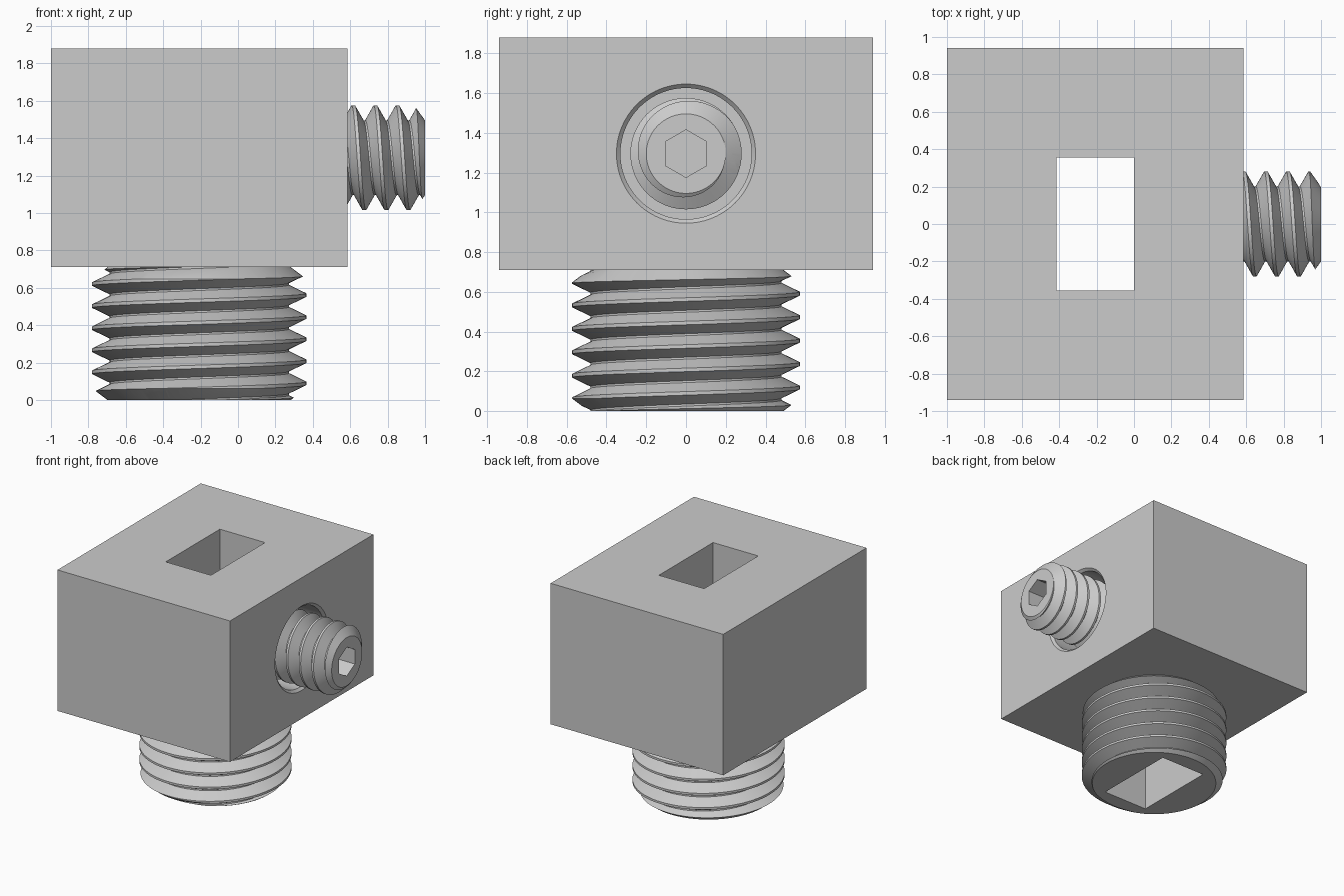
import bpy, bmesh
from math import sin, cos, tau, pi
from mathutils import Matrix

if "Cube" in bpy.data.objects:
    bpy.data.objects.remove(bpy.data.objects["Cube"], do_unlink=True)

steel = bpy.data.materials.new("steel grey")
steel.use_nodes = True
GREY = (0.6, 0.6, 0.6, 1)
steel.diffuse_color = GREY
steel.node_tree.nodes["Principled BSDF"].inputs["Base Color"].default_value = GREY

PITCH = 0.118
SIDES = 96


def finish(bm, name):
    bmesh.ops.recalc_face_normals(bm, faces=bm.faces)
    mesh = bpy.data.meshes.new(name)
    bm.to_mesh(mesh)
    bm.free()
    mesh.materials.append(steel)
    obj = bpy.data.objects.new(name, mesh)
    bpy.context.collection.objects.link(obj)
    return obj


def box(name, x, y, z):
    bm = bmesh.new()
    bmesh.ops.create_cube(bm, size=1)
    for v in bm.verts:
        v.co = [lo + (c + 0.5) * (hi - lo) for c, (lo, hi) in zip(v.co, (x, y, z))]
    return finish(bm, name)


def lathe(name, profile, sides=SIDES):
    """Closed solid of revolution about z from (radius, height) points."""
    bm = bmesh.new()
    rings = [[bm.verts.new((r * cos(tau * i / sides), r * sin(tau * i / sides), z))
              for i in range(sides)] for r, z in profile]
    for a, b in zip(rings, rings[1:]):
        for i in range(sides):
            j = (i + 1) % sides
            bm.faces.new((a[i], a[j], b[j], b[i]))
    bm.faces.new(rings[0])
    bm.faces.new(rings[-1])
    return finish(bm, name)


def thread(name, root, crest, height, phase):
    """Right-handed threaded rod about z, running a little past both ends."""
    bm = bmesh.new()
    knots = [(-0.009, crest), (0.009, crest),
             (PITCH / 2 - 0.005, root), (PITCH / 2 + 0.005, root)]
    low = phase - PITCH * (int(phase / PITCH) + 4)
    turns = int(height / PITCH) + 9
    rows = []
    for t in range(turns):
        for dz, r in knots:
            rows.append([bm.verts.new((r * cos(tau * i / SIDES), r * sin(tau * i / SIDES),
                                       low + dz + PITCH * (t + i / SIDES)))
                         for i in range(SIDES + 1)])
    for a, b in zip(rows, rows[1:]):
        for i in range(SIDES):
            bm.faces.new((a[i], a[i + 1], b[i + 1], b[i]))
    bmesh.ops.remove_doubles(bm, verts=bm.verts, dist=0.0001)
    # trim flat and cap
    for z, direction in ((-0.06, -1), (height + 0.06, 1)):
        bmesh.ops.bisect_plane(bm, geom=bm.verts[:] + bm.edges[:] + bm.faces[:], dist=1e-6,
                               plane_co=(0, 0, z), plane_no=(0, 0, direction),
                               clear_outer=True)
    bmesh.ops.holes_fill(bm, edges=[e for e in bm.edges if e.is_boundary], sides=0)
    return finish(bm, name)


def cut(obj, tool, operation="DIFFERENCE"):
    """Apply a boolean and discard its tool."""
    mod = obj.modifiers.new("cut", "BOOLEAN")
    mod.operation, mod.object, mod.solver = operation, tool, "EXACT"
    bpy.context.view_layer.update()
    graph = bpy.context.evaluated_depsgraph_get()
    mesh = bpy.data.meshes.new_from_object(obj.evaluated_get(graph))
    obj.modifiers.clear()
    obj.data = mesh
    bpy.data.objects.remove(tool, do_unlink=True)


def chamfered_rod(name, root, crest, height, phase, end_radius, chamfer):
    rod = thread(name, root, crest, height, phase)
    wide = crest + 0.01
    cut(rod, lathe("envelope", [(end_radius, 0), (wide, chamfer),
                                (wide, height - chamfer), (end_radius, height)]), "INTERSECT")
    return rod


def slot_tool():
    return box("slot_tool", (-0.415, 0), (-0.355, 0.355), (-0.2, 2.2))


ALONG_X = Matrix.Rotation(pi / 2, 4, "Y")
SCREW_Z = 1.295

# Block with a rectangular slot and a side bore opening into it
block = box("block", (-1, 0.585), (-0.94, 0.94), (0.71, 1.88))
cut(block, slot_tool())
bore = lathe("bore_tool", [(0.33, -0.2), (0.33, 0.565), (0.37, 0.605)])
bore.data.transform(Matrix.Translation((0, 0, SCREW_Z)) @ ALONG_X)
cut(block, bore)

# Hollow threaded stud below the block
stud = chamfered_rod("threaded_stud", 0.48, 0.573, 0.71, 0.561, 0.49, 0.07)
stud.data.transform(Matrix.Translation((-0.2075, 0, 0)))
cut(stud, slot_tool())

# Set screw with a hexagonal socket
LENGTH = 0.98
screw = chamfered_rod("set_screw", 0.2, 0.28, LENGTH, 0.6555, 0.2, 0.065)
cut(screw, lathe("socket_tool", [(0.12, LENGTH - 0.2), (0.12, LENGTH + 0.1)], 6))
screw.data.transform(Matrix.Translation((1 - LENGTH, 0, SCREW_Z)) @ ALONG_X)

# Smooth the round surfaces, keep edges crisp
bpy.ops.object.select_all(action="DESELECT")
for obj in (block, stud, screw):
    obj.select_set(True)
bpy.context.view_layer.objects.active = block
bpy.ops.object.shade_smooth_by_angle(angle=0.4)
